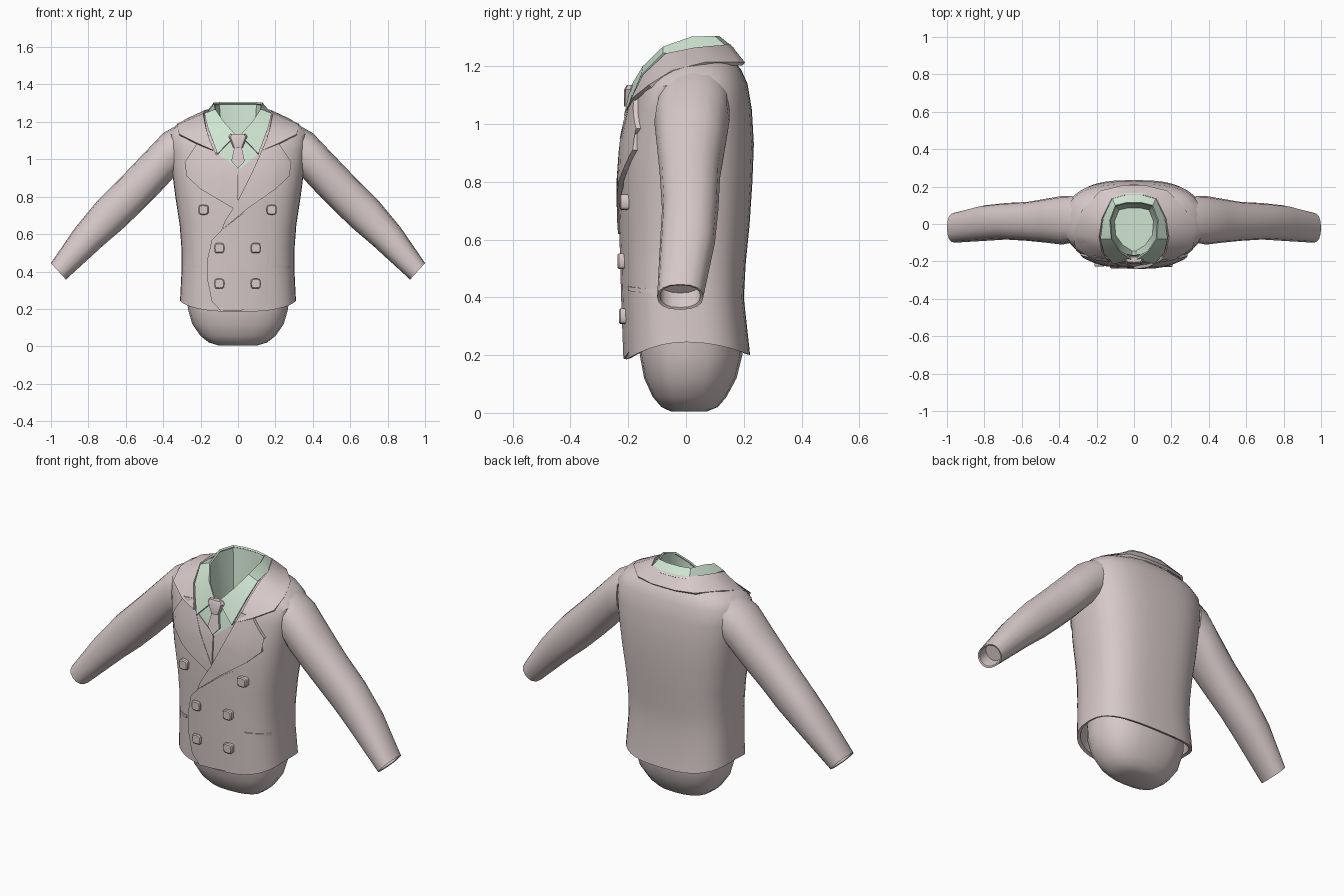
import bpy, bmesh, math
from mathutils import Vector
from mathutils.bvhtree import BVHTree

if "Cube" in bpy.data.objects:
    bpy.data.objects.remove(bpy.data.objects["Cube"], do_unlink=True)


def material(name, rgb):
    m = bpy.data.materials.new(name)
    m.use_nodes = True
    m.diffuse_color = (*rgb, 1)
    m.node_tree.nodes["Principled BSDF"].inputs["Base Color"].default_value = (*rgb, 1)
    return m


SUIT = material("dusty pink cloth", (0.68, 0.58, 0.58))
SHIRT = material("mint cloth", (0.62, 0.78, 0.64))
parts = []


def finish(name, bm, mat):
    bmesh.ops.recalc_face_normals(bm, faces=bm.faces)
    me = bpy.data.meshes.new(name)
    bm.to_mesh(me)
    bm.free()
    me.materials.append(mat)
    ob = bpy.data.objects.new(name, me)
    bpy.context.collection.objects.link(ob)
    parts.append(ob)
    return ob


def loft(name, rows, mat, closed=True, caps=(), thick=0):
    """Skin a list of point rows."""
    bm = bmesh.new()
    vs = [[bm.verts.new(p) for p in row] for row in rows]
    n = len(rows[0])
    for a, b in zip(vs, vs[1:]):
        for i in range(n if closed else n - 1):
            j = (i + 1) % n
            bm.faces.new((a[i], a[j], b[j], b[i]))
    for c in caps:
        bm.faces.new(vs[c])
    if thick:
        bmesh.ops.recalc_face_normals(bm, faces=bm.faces)
        bmesh.ops.solidify(bm, geom=bm.faces[:], thickness=thick)
    return finish(name, bm, mat)


def unit_ring(n, power):
    """Rounded-square ring of (u, v) pairs."""
    out = []
    for i in range(n):
        a = 2 * math.pi * i / n
        c, s = math.cos(a), math.sin(a)
        out.append((math.copysign(abs(c) ** (2 / power), c), math.copysign(abs(s) ** (2 / power), s)))
    return out


def body_ring(n, power, z, w, front, back, drop_f=0, drop_b=0):
    ring = []
    for u, v in unit_ring(n, power):
        drop = drop_f if v < 0 else drop_b
        ring.append((u * w, v * (front if v < 0 else back), z - drop * abs(v) ** 2))
    return ring


# Jacket body: turned-in hem, sides, shoulders, neck opening
torso_rows = [
    (0.32, 0.27, 0.17, 0.18),
    (0.25, 0.295, 0.19, 0.205, 0.06, 0.045),
    (0.245, 0.31, 0.207, 0.222, 0.06, 0.045),
    (0.4, 0.302, 0.215, 0.20),
    (0.52, 0.302, 0.218, 0.207),
    (0.65, 0.312, 0.222, 0.22),
    (0.8, 0.335, 0.224, 0.23),
    (0.93, 0.352, 0.216, 0.235),
    (1.05, 0.368, 0.19, 0.228),
    (1.14, 0.368, 0.178, 0.213, 0.045, 0),
    (1.19, 0.325, 0.173, 0.19, 0.08, 0),
    (1.225, 0.24, 0.17, 0.16, 0.11, 0),
    (1.25, 0.15, 0.165, 0.13, 0.13, 0),
]
torso = loft("jacket_body", [body_ring(40, 2.8, *r) for r in torso_rows], SUIT)
tree = BVHTree.FromPolygons([v.co for v in torso.data.vertices],
                            [p.vertices[:] for p in torso.data.polygons])


def front_y(x, z):
    hit = tree.ray_cast(Vector((x, -1, z)), Vector((0, 1, 0)))[0]
    if hit is None or hit.y > 0:
        hit = tree.find_nearest(Vector((x, -0.25, z)))[0]
    return hit.y


def panel(name, outline, mat, offset, thick=None, flip=False):
    """Cloth plate that follows the chest; offset is a number or a function of x."""
    lift = offset if callable(offset) else (lambda x: offset)
    bm = bmesh.new()
    bm.faces.new([bm.verts.new((-x if flip else x, 0, z)) for x, z in outline])
    bmesh.ops.triangulate(bm, faces=bm.faces[:])
    for axis, start, count in ((0, -0.4, 17), (2, 0.15, 24)):
        for i in range(count):
            co, no = [0, 0, 0], [0, 0, 0]
            co[axis], no[axis] = start + 0.05 * i + 0.003, 1
            bmesh.ops.bisect_plane(bm, geom=bm.verts[:] + bm.edges[:] + bm.faces[:],
                                   plane_co=co, plane_no=no, dist=1e-5)
    for v in bm.verts:
        v.co.y = front_y(v.co.x, v.co.z) - lift(v.co.x)
    res = bmesh.ops.extrude_face_region(bm, geom=bm.faces[:], use_keep_orig=True)
    for v in res["geom"]:
        if isinstance(v, bmesh.types.BMVert):
            v.co.y += thick or lift(0) + 0.006
    return finish(name, bm, mat)


# Rounded lower body under the hem
base_rows = [(0.004, 0.10, 0.05, 0.07), (0.02, 0.155, 0.085, 0.11), (0.055, 0.20, 0.115, 0.14),
             (0.12, 0.245, 0.145, 0.175), (0.2, 0.268, 0.16, 0.195), (0.34, 0.275, 0.165, 0.19)]
loft("lower_body", [body_ring(20, 2.5, *r) for r in base_rows], SUIT, caps=(0, -1))

# Sleeves: top x z, bottom x z, front y, back y of each ring
sleeve_rows = [
    (0.33, 1.18, 0.33, 0.92, -0.10, 0.15),
    (0.40, 1.14, 0.37, 0.875, -0.11, 0.15),
    (0.50, 1.035, 0.44, 0.80, -0.10, 0.135),
    (0.62, 0.91, 0.52, 0.72, -0.09, 0.118),
    (0.75, 0.78, 0.62, 0.625, -0.083, 0.112),
    (0.87, 0.635, 0.72, 0.54, -0.09, 0.10),
    (1.0, 0.445, 0.92, 0.357, -0.10, 0.06),
    (0.992, 0.442, 0.923, 0.365, -0.09, 0.05),
    (0.95, 0.49, 0.88, 0.415, -0.09, 0.05),
]
for side, label in ((1, "left"), (-1, "right")):
    rows = []
    for tx, tz, bx, bz, y0, y1 in sleeve_rows:
        rows.append([(side * ((tx + bx) / 2 + u * (tx - bx) / 2), (y0 + y1) / 2 + v * (y1 - y0) / 2,
                      (tz + bz) / 2 + u * (tz - bz) / 2) for u, v in unit_ring(16, 2.3)])
    loft(label + "_sleeve", rows, SUIT, caps=(0, -1))


def mirrored(half):
    """Full row from the right end, round the back, to the left end."""
    return [(-x, y, z) for x, y, z in reversed(half)] + [(x, y, z) for x, y, z in half]


# Shirt collar and the hollow neck inside it
collar_top = mirrored([(0.04, 0.115, 1.305), (0.10, 0.10, 1.305), (0.13, 0.02, 1.303),
                       (0.122, -0.08, 1.268), (0.075, -0.15, 1.2), (0.012, -0.192, 1.13)])
collar_edge = mirrored([(0.05, 0.165, 1.265), (0.12, 0.145, 1.265), (0.165, 0.03, 1.255),
                        (0.18, -0.08, 1.245), (0.162, -0.155, 1.17), (0.11, -0.215, 1.03)])
loft("shirt_collar", [collar_top, collar_edge], SHIRT, closed=False, thick=0.01)
neck_low = [(x * 0.8, y * 0.75, 1.03) for x, y, z in collar_top]
loft("shirt_neck", [collar_top, neck_low], SHIRT, caps=(-1,))

# Jacket collar lying over the shoulders
inner = mirrored([(0.05, 0.155, 1.275), (0.12, 0.135, 1.275), (0.172, 0.03, 1.265),
                  (0.187, -0.07, 1.245), (0.172, -0.15, 1.17), (0.135, -0.205, 1.05)])
outer = mirrored([(0.07, 0.205, 1.212), (0.18, 0.178, 1.215), (0.28, 0.07, 1.215),
                  (0.325, -0.05, 1.185), (0.315, -0.13, 1.135), (0.215, -0.192, 1.085)])
loft("jacket_collar", [inner, outer], SUIT, closed=False, thick=0.014)

# Shirt front, waistcoat edge and tie
panel("shirt_front", [(-0.13, 1.12), (0, 1.09), (0.13, 1.12), (0.11, 1.03), (0, 0.94), (-0.11, 1.03)],
      SHIRT, 0.005)
panel("waistcoat_edge", [(0, 0.95), (-0.12, 1.04), (-0.05, 0.8), (0, 0.76)], SUIT, 0.009)
panel("tie_tail", [(-0.018, 1.07), (0.018, 1.07), (0.036, 0.99), (0, 0.95), (-0.036, 0.99)], SUIT, 0.018)
knot = [[(u * w, y + v * d, z) for u, v in unit_ring(8, 3)]
        for z, w, d, y in ((1.135, 0.042, 0.015, -0.19), (1.12, 0.05, 0.022, -0.192), (1.06, 0.024, 0.018, -0.197))]
loft("tie_knot", knot, SUIT, caps=(0, -1))

# Lapels: the left one crosses over the right
upper = [(0.15, 1.1), (0.215, 1.09), (0.285, 0.985), (0.265, 0.965), (0.275, 0.91), (0.2, 0.84)]
panel("right_lapel", upper + [(0.03, 0.74), (0, 0.72), (0, 0.78), (0.08, 0.94)], SUIT, 0.011, flip=True)
panel("left_lapel", upper + [(0.05, 0.735), (-0.09, 0.62), (-0.07, 0.67), (0, 0.78), (0.08, 0.94)],
      SUIT, 0.017)

# Overlapping front flap, sinking into the body on its far side
panel("front_flap", [(-0.09, 0.62), (-0.14, 0.57), (-0.165, 0.46), (-0.165, 0.36), (-0.14, 0.24),
                     (-0.09, 0.187), (0.1, 0.197), (0.25, 0.24), (0.25, 0.85), (0.05, 0.73)],
      SUIT, lambda x: 0.01 - 0.06 * max(0, x), thick=0.016)

# Pocket edges
for flip, label in ((False, "left"), (True, "right")):
    panel(label + "_pocket", [(0.18, 0.438), (0.285, 0.43), (0.285, 0.415), (0.18, 0.423)],
          SUIT, 0.006, flip=flip)

# Buttons
for i, (x, z) in enumerate([(-0.185, 0.73), (0.18, 0.73), (-0.10, 0.525), (0.095, 0.525),
                            (-0.10, 0.335), (0.095, 0.335)]):
    y = front_y(x, z)
    rows = [[(x + u * r, y - d, z + v * r) for u, v in unit_ring(16, 4)]
            for d, r in ((-0.01, 0.027), (0.018, 0.027), (0.023, 0.022))]
    loft("button_%d" % (i + 1), rows, SUIT, caps=(0, -1))

# Smooth shading with sharp creases
bpy.ops.object.select_all(action="DESELECT")
for ob in parts:
    ob.select_set(True)
bpy.context.view_layer.objects.active = torso
bpy.ops.object.shade_smooth_by_angle(angle=math.radians(35))
